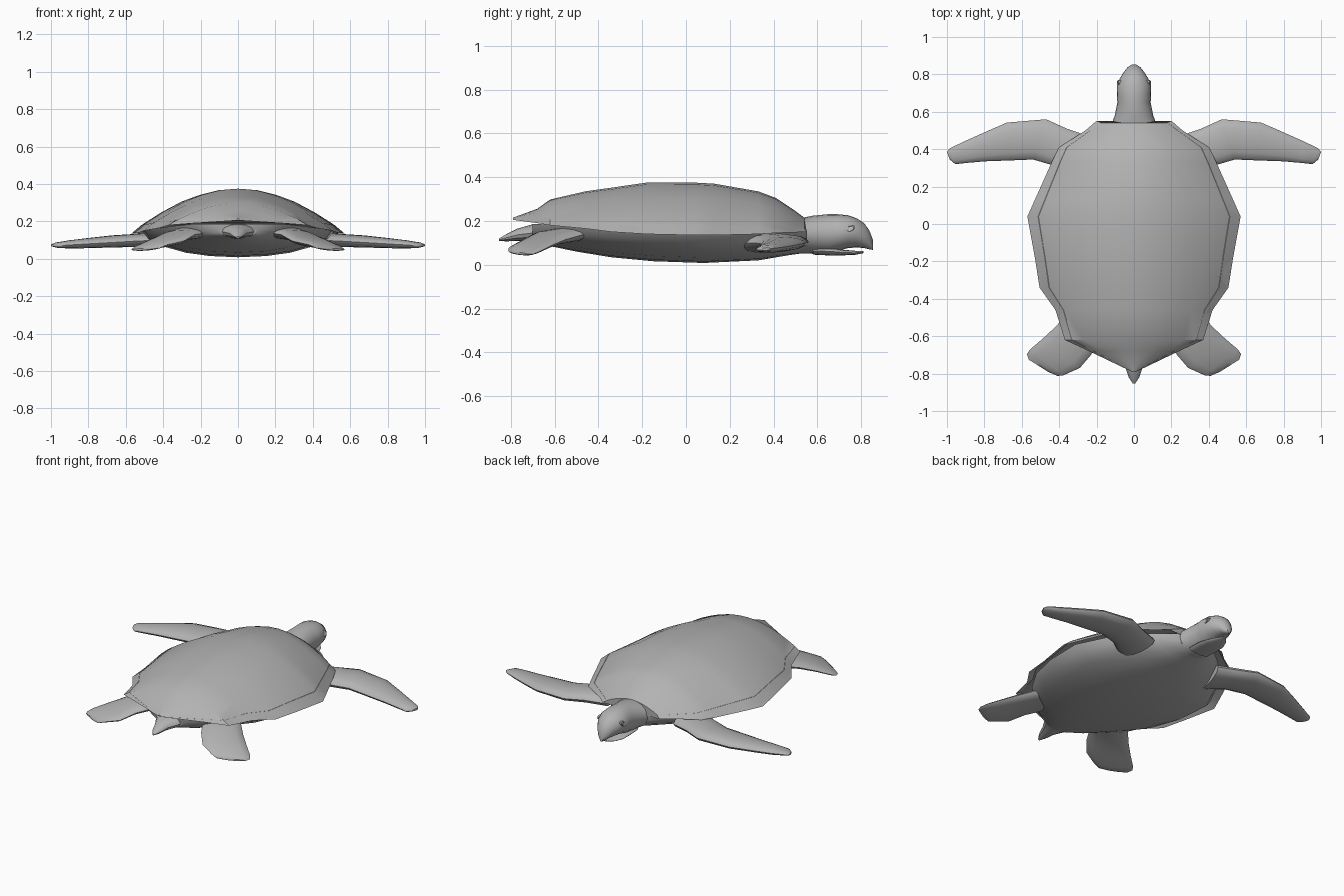
import bpy, math
from mathutils import Vector as V

skin = bpy.data.materials.new("plain grey")
skin.diffuse_color = (0.45, 0.45, 0.45, 1)


def loft(name, rings, mirror=False, angle=35):
    """Skin a list of equal closed rings and cap both ends."""
    n = len(rings[0])
    verts = [p for r in rings for p in r]
    faces = [(k * n + i, k * n + (i + 1) % n, (k + 1) * n + (i + 1) % n, (k + 1) * n + i)
             for k in range(len(rings) - 1) for i in range(n)]
    faces += [tuple(range(n))[::-1], tuple(range(len(verts) - n, len(verts)))]
    me = bpy.data.meshes.new(name)
    me.from_pydata(verts, [], faces)
    ob = bpy.data.objects.new(name, me)
    bpy.context.collection.objects.link(ob)
    me.materials.append(skin)
    bpy.ops.object.select_all(action='DESELECT')
    ob.select_set(True)
    bpy.context.view_layer.objects.active = ob
    bpy.ops.object.mode_set(mode='EDIT')
    bpy.ops.mesh.select_all(action='SELECT')
    bpy.ops.mesh.normals_make_consistent(inside=False)
    bpy.ops.object.mode_set(mode='OBJECT')
    bpy.ops.object.shade_smooth_by_angle(angle=math.radians(angle))
    if mirror:
        ob.modifiers.new("mirror", 'MIRROR')
    return ob


def oval(c, a, b, n=16):
    """Ellipse around c spanned by half axes a and b."""
    return [V(c) + V(a) * math.cos(t) + V(b) * math.sin(t)
            for t in (2 * math.pi * i / n for i in range(n))]


def tube(name, stations, n=16):
    """Loft along y from (y, half width, low z, high z)."""
    return loft(name, [oval((0, y, (lo + hi) / 2), (w, 0, 0), (0, 0, (hi - lo) / 2), n)
                       for y, w, lo, hi in stations])


def flipper(name, stations):
    """Mirrored fin from (leading edge, trailing edge, half thickness)."""
    rings = []
    for a, b, t in stations:
        a, b = V(a), V(b)
        rings.append(oval((a + b) / 2, (a - b) / 2, (0, 0, t), 14))
    return loft(name, rings, mirror=True, angle=50)


# Carapace: y, half width, rim z, ridge z; the outline stays angular
shell = [(0.54, 0.20, 0.15, 0.215), (0.50, 0.26, 0.148, 0.245), (0.41, 0.40, 0.145, 0.305),
         (0.33, 0.44, 0.14, 0.335), (0.13, 0.53, 0.135, 0.37), (0.04, 0.57, 0.135, 0.375),
         (-0.18, 0.53, 0.14, 0.375), (-0.34, 0.505, 0.15, 0.352), (-0.46, 0.42, 0.165, 0.335),
         (-0.62, 0.37, 0.18, 0.298), (-0.68, 0.24, 0.19, 0.255), (-0.79, 0.01, 0.205, 0.215)]
dome = [(0, 1), (0.18, 0.965), (0.36, 0.86), (0.53, 0.71), (0.72, 0.47), (0.88, 0.23), (1, 0)]
rings = []
for y, w, r, top in shell:
    half = [(u * w, r + (top - r) * f) for u, f in dome]
    arch = [(-x, z) for x, z in half[:0:-1]] + half
    dy = [0.012 if y == 0.54 and abs(x) > 0.19 else 0 for x, z in arch]
    lip = [(x * 0.9, r + 0.2 * (top - r)) for x, z in (half[-1], (-half[-1][0], 0))]
    rings.append([(x, y + d, z) for (x, z), d in zip(arch, dy)] + [(x, y, z) for x, z in lip])
loft("carapace", rings, angle=30)

# Belly: y, half width, top z, keel z
belly = [(0.55, 0.13, 0.15, 0.055), (0.46, 0.24, 0.15, 0.042), (0.33, 0.38, 0.15, 0.02),
         (0.08, 0.51, 0.145, 0.008), (-0.15, 0.50, 0.15, 0.016), (-0.34, 0.45, 0.16, 0.034),
         (-0.5, 0.35, 0.175, 0.06), (-0.62, 0.25, 0.185, 0.085), (-0.7, 0.12, 0.185, 0.105)]
bowl = [(0, 1), (0.3, 0.95), (0.55, 0.82), (0.78, 0.58), (0.94, 0.3), (1, 0)]
rings = []
for y, w, top, low in belly:
    half = [(u * w, top - (top - low) * f) for u, f in bowl]
    rings.append([(x, y, z) for x, z in [(-x, z) for x, z in half[:0:-1]] + half])
loft("belly", rings, angle=50)

# Neck with head and hooked beak, then lower jaw and tail
tube("neck_and_head", [(0.42, 0.16, 0.06, 0.20), (0.52, 0.125, 0.052, 0.212),
                       (0.58, 0.103, 0.05, 0.224), (0.65, 0.089, 0.052, 0.231),
                       (0.69, 0.092, 0.062, 0.231), (0.74, 0.09, 0.076, 0.226),
                       (0.78, 0.075, 0.079, 0.212), (0.815, 0.053, 0.076, 0.188),
                       (0.838, 0.034, 0.07, 0.155), (0.853, 0.012, 0.068, 0.115)], 20)
tube("lower_jaw", [(0.58, 0.07, 0.046, 0.08), (0.66, 0.072, 0.042, 0.08),
                   (0.72, 0.066, 0.043, 0.068), (0.77, 0.045, 0.045, 0.064),
                   (0.81, 0.012, 0.053, 0.062)])
tube("tail", [(-0.6, 0.16, 0.10, 0.19), (-0.7, 0.085, 0.105, 0.185), (-0.77, 0.045, 0.108, 0.165),
              (-0.82, 0.028, 0.107, 0.14), (-0.853, 0.006, 0.108, 0.12)], 12)

# Eyes: small raised ovals on the sides of the head
loft("eyes", [oval((x, 0.75, 0.165), (0, 0.021 * s, 0.006 * s), (-0.004 * s, 0, 0.016 * s), 12)
              for x, s in ((0.07, 1), (0.085, 1), (0.088, 0.75), (0.086, 0.6))], mirror=True)

# Long swept front flippers
flipper("front_flippers", [
    ((0.24, 0.47, 0.10), (0.30, 0.22, 0.10), 0.045),
    ((0.36, 0.51, 0.105), (0.42, 0.31, 0.10), 0.04),
    ((0.47, 0.56, 0.105), (0.54, 0.345, 0.095), 0.036),
    ((0.68, 0.542, 0.098), (0.66, 0.34, 0.088), 0.032),
    ((0.80, 0.49, 0.088), (0.80, 0.335, 0.08), 0.027),
    ((0.90, 0.445, 0.08), (0.90, 0.326, 0.074), 0.022),
    ((0.985, 0.405, 0.076), (0.955, 0.32, 0.07), 0.014),
    ((1.0, 0.385, 0.073), (0.985, 0.345, 0.07), 0.006)])

# Short paddle-like hind flippers
flipper("hind_flippers", [
    ((0.34, -0.46, 0.14), (0.16, -0.58, 0.14), 0.035),
    ((0.42, -0.55, 0.115), (0.23, -0.70, 0.13), 0.03),
    ((0.49, -0.615, 0.088), (0.29, -0.77, 0.095), 0.025),
    ((0.555, -0.67, 0.06), (0.38, -0.81, 0.075), 0.018),
    ((0.572, -0.695, 0.05), (0.41, -0.812, 0.062), 0.012),
    ((0.563, -0.725, 0.048), (0.46, -0.79, 0.054), 0.005)])
